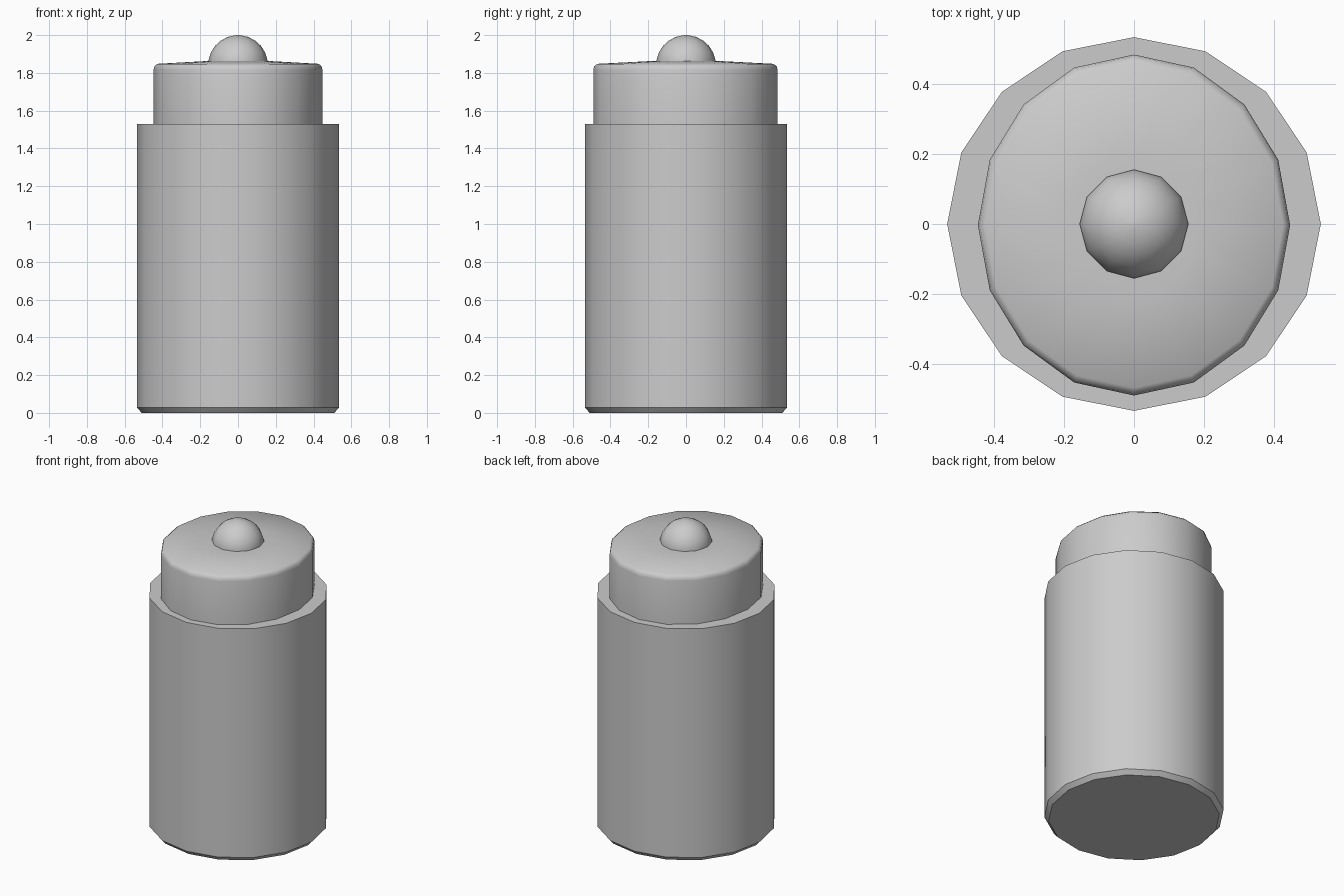
import bpy, math

if "Cube" in bpy.data.objects:
    bpy.data.objects.remove(bpy.data.objects["Cube"])


def lathe(name, profile, sides, sx=1.0, sy=1.0, dy=0.0, angle=30):
    """Spin a (radius, z) profile; a radius of 0 becomes a pole."""
    verts, faces, rings = [], [], []
    for r, z in profile:
        n = 1 if r == 0 else sides
        rings.append(range(len(verts), len(verts) + n))
        for i in range(n):
            a = 2 * math.pi * i / sides
            verts.append((r * sx * math.cos(a), r * sy * math.sin(a) + dy, z))
    for low, high in zip(rings, rings[1:]):
        for i in range(sides):
            j = (i + 1) % sides
            if len(low) == 1:
                faces.append((low[0], high[j], high[i]))
            elif len(high) == 1:
                faces.append((low[i], low[j], high[0]))
            else:
                faces.append((low[i], low[j], high[j], high[i]))
    mesh = bpy.data.meshes.new(name)
    mesh.from_pydata(verts, [], faces)
    obj = bpy.data.objects.new(name, mesh)
    bpy.context.collection.objects.link(obj)
    bpy.ops.object.select_all(action='DESELECT')
    obj.select_set(True)
    bpy.context.view_layer.objects.active = obj
    bpy.ops.object.shade_smooth_by_angle(angle=math.radians(angle))
    return obj


# Canister body with chamfered foot and flat shoulder
lathe("canister_body", [(0, 0), (0.51, 0), (0.535, 0.028),
                        (0.535, 1.53), (0, 1.53)], 16)

# Slightly oval lid with a rounded rim and a gently crowned top
lathe("lid", [(0, 1.51), (1, 1.51), (1, 1.815), (0.99, 1.835), (0.955, 1.848),
              (0.4, 1.862), (0, 1.865)], 16, 0.447, 0.488, -0.003, 50)

# Half-round knob
knob = [(0.155, 1.84)]
for k in range(6):
    t = math.radians(15 * k + 10)
    knob.append((0.158 * math.cos(t), 1.842 + 0.158 * math.sin(t)))
lathe("lid_knob", knob + [(0, 2.0)], 12, angle=40)
